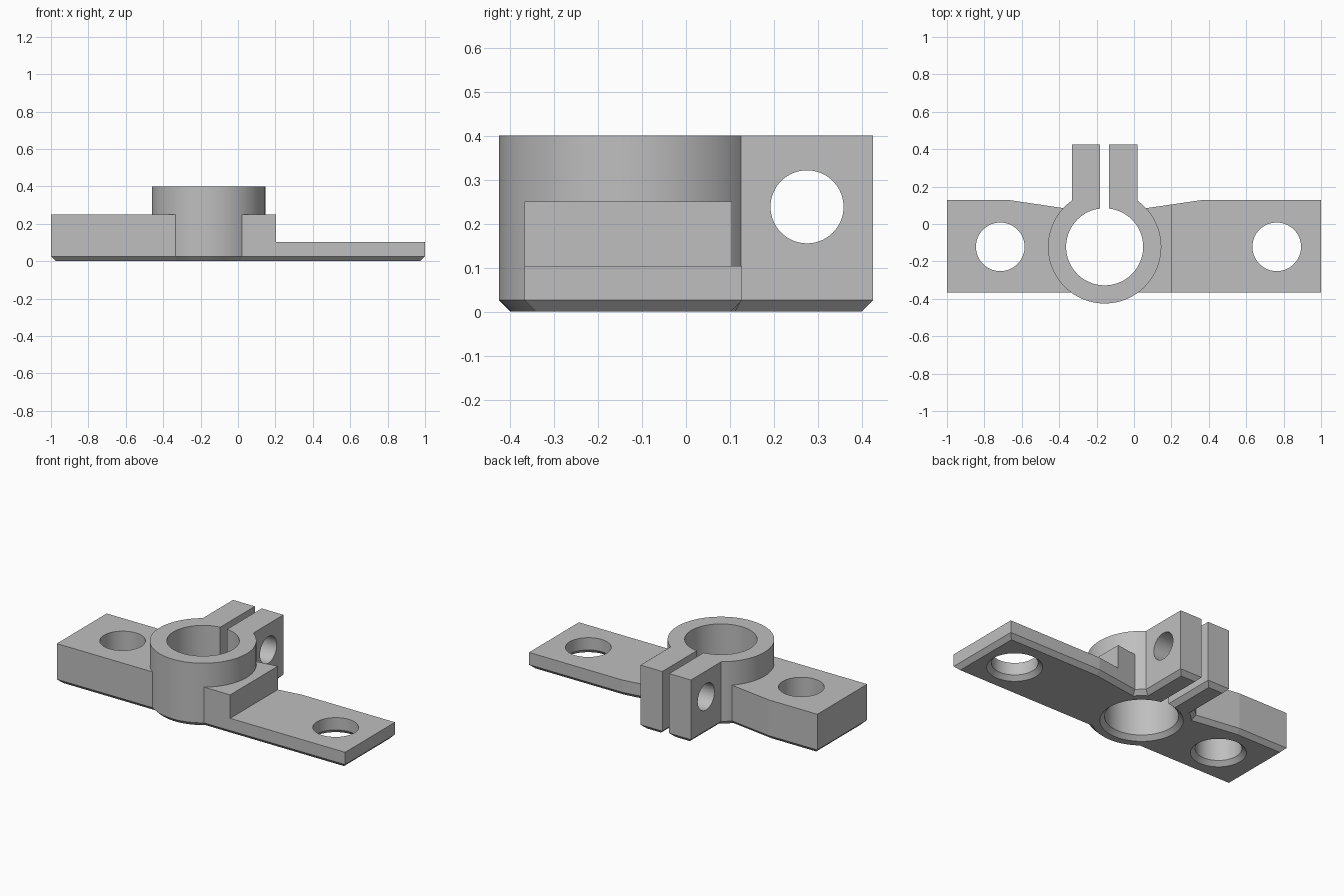
import bpy, bmesh, math
from mathutils import Vector, Matrix

if "Cube" in bpy.data.objects:
    bpy.data.objects.remove(bpy.data.objects["Cube"], do_unlink=True)

CHAMFER = 0.026
RING_X, RING_Y = -0.157, -0.122
HEIGHT = 0.4

grey = bpy.data.materials.new("plain_grey")
grey.use_nodes = True
grey.diffuse_color = (0.52, 0.52, 0.52, 1)
grey.node_tree.nodes["Principled BSDF"].inputs["Base Color"].default_value = grey.diffuse_color


def circle(x, y, r, n=96):
    return [(x + r * math.cos(math.tau * i / n), y + r * math.sin(math.tau * i / n)) for i in range(n)]


def rect(x0, x1, y0, y1):
    return [(x0, y0), (x1, y0), (x1, y1), (x0, y1)]


def inset(points, d):
    """Mitred inward offset of a counter-clockwise outline."""
    result = []
    for i, p in enumerate(points):
        a, p, b = Vector(points[i - 1]), Vector(p), Vector(points[(i + 1) % len(points)])
        u, v = (p - a).normalized(), (b - p).normalized()
        n1, n2 = Vector((-u.y, u.x)), Vector((-v.y, v.x))
        result.append(p + (n1 + n2) * d / (1 + n1.dot(n2)))
    return result


def prism(name, outline, bottom, top, taper=0):
    """Extruded outline; taper 1 chamfers the foot, -1 flares it, 0 is straight."""
    layers = [(bottom, outline), (top, outline)]
    if taper:
        layers = [(bottom, inset(outline, taper * (CHAMFER - bottom))), (CHAMFER, outline), (top, outline)]
    bm = bmesh.new()
    rings = [[bm.verts.new((p[0], p[1], z)) for p in pts] for z, pts in layers]
    n = len(outline)
    for low, high in zip(rings, rings[1:]):
        for i in range(n):
            j = (i + 1) % n
            bm.faces.new((low[i], low[j], high[j], high[i]))
    bm.faces.new(rings[0][::-1])
    bm.faces.new(rings[-1])
    mesh = bpy.data.meshes.new(name)
    bm.to_mesh(mesh)
    bm.free()
    mesh.materials.append(grey)
    obj = bpy.data.objects.new(name, mesh)
    bpy.context.collection.objects.link(obj)
    return obj


def combine(target, other, operation):
    mod = target.modifiers.new(operation, "BOOLEAN")
    mod.operation, mod.object, mod.solver = operation, other, "EXACT"
    bpy.context.view_layer.objects.active = target
    bpy.ops.object.modifier_apply(modifier=mod.name)
    bpy.data.objects.remove(other, do_unlink=True)


# Mounting arms: one long plate, stepped down on the left
plate = [(-1, -0.367), (1, -0.367), (1, 0.127), (0.355, 0.127),
         (RING_X, 0.052), (-0.66, 0.127), (-1, 0.127)]
body = prism("clamp_bracket", plate, 0, 0.25, 1)
combine(body, prism("arm_step", rect(0.203, 1.2, -0.6, 0.6), 0.103, 0.6), "DIFFERENCE")

# Clamp ring and its ears
combine(body, prism("clamp_ring", circle(RING_X, RING_Y, 0.303), 0, HEIGHT, 1), "UNION")
ears = rect(RING_X - 0.175, RING_X + 0.175, RING_Y, 0.425)
combine(body, prism("clamp_ears", ears, 0, HEIGHT, 1), "UNION")

# Bore, arm holes and slot, each flared at the foot
cuts = {
    "bore": circle(RING_X, RING_Y, 0.206),
    "left_hole": circle(0.763, RING_Y, 0.13),
    "right_hole": circle(-0.715, RING_Y, 0.13),
    "slot": rect(RING_X - 0.024, RING_X + 0.024, RING_Y, 0.6),
}
for name, outline in cuts.items():
    combine(body, prism(name, outline, -CHAMFER, 0.6, -1), "DIFFERENCE")

# Cross hole for the clamping bolt
bolt = prism("bolt_hole", circle(0, 0, 0.083, 64), -0.4, 0.4)
bolt.data.transform(Matrix.Translation((RING_X, 0.275, 0.238)) @ Matrix.Rotation(math.pi / 2, 4, "Y"))
combine(body, bolt, "DIFFERENCE")

# Smooth round walls, keep edges crisp
bpy.ops.object.select_all(action="DESELECT")
body.select_set(True)
bpy.context.view_layer.objects.active = body
bpy.ops.object.shade_smooth_by_angle(angle=math.radians(5))
